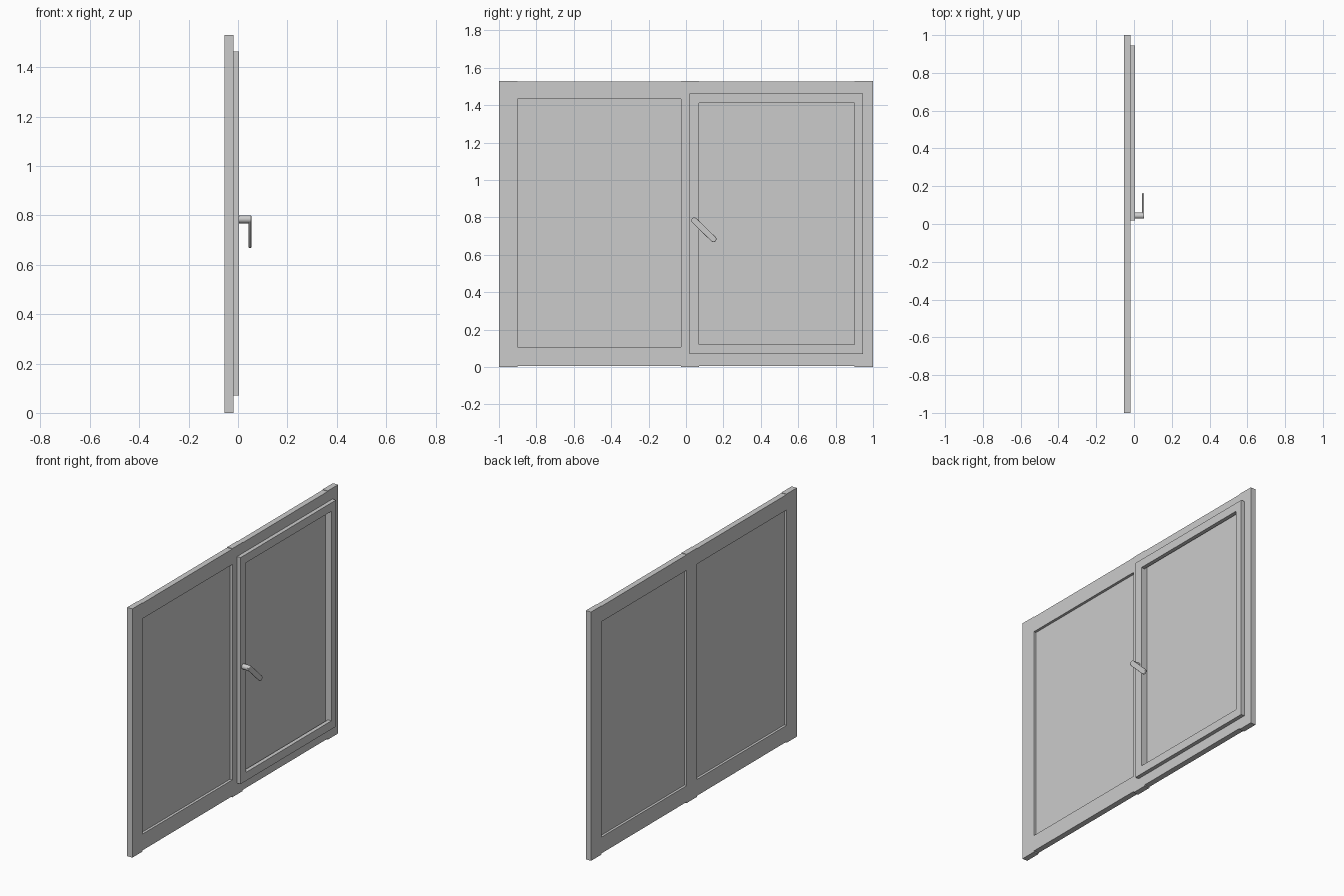
import bpy, bmesh, math
from mathutils import Vector

if "Cube" in bpy.data.objects:
    bpy.data.objects.remove(bpy.data.objects["Cube"])


def box(name, x, y, z):
    """Box from (min, max) ranges."""
    bm = bmesh.new()
    bmesh.ops.create_cube(bm, size=1)
    for v in bm.verts:
        v.co = Vector([r[0] if c < 0 else r[1] for c, r in zip(v.co, (x, y, z))])
    return finish(name, bm)


def finish(name, bm):
    bmesh.ops.recalc_face_normals(bm, faces=bm.faces)
    me = bpy.data.meshes.new(name)
    bm.to_mesh(me)
    bm.free()
    ob = bpy.data.objects.new(name, me)
    bpy.context.collection.objects.link(ob)
    return ob


def prism(name, outline, x0, x1):
    """Extrude a (y, z) outline along x."""
    bm = bmesh.new()
    f = bm.faces.new([bm.verts.new((x0, y, z)) for y, z in outline])
    r = bmesh.ops.extrude_face_region(bm, geom=[f])
    for v in r["geom"]:
        if isinstance(v, bmesh.types.BMVert):
            v.co.x = x1
    return finish(name, bm)


def ring(name, x, outer, inner):
    """Mitred rectangular frame; outer and inner are (y0, y1, z0, z1)."""
    bm = bmesh.new()
    loops = [[bm.verts.new((px, y, z)) for y, z in
              ((r[0], r[2]), (r[1], r[2]), (r[1], r[3]), (r[0], r[3]))]
             for px, r in ((x[0], outer), (x[1], outer), (x[1], inner), (x[0], inner))]
    for a, b in zip(loops, loops[1:] + loops[:1]):
        for i in range(4):
            j = (i + 1) % 4
            bm.faces.new((a[i], a[j], b[j], b[i]))
    return finish(name, bm)


def smooth(ob):
    bpy.ops.object.select_all(action='DESELECT')
    ob.select_set(True)
    bpy.context.view_layer.objects.active = ob
    bpy.ops.object.shade_smooth_by_angle(angle=math.radians(40))


DEPTH = (-0.054, -0.019)
PANE = (-0.039, -0.035)

# Fixed frame: full-height posts, slightly inset rails, and glass
for name, y in (("left_post", (-1, -0.9)), ("middle_post", (-0.028, 0.07)),
                ("right_post", (0.9, 1))):
    box(name, DEPTH, y, (0, 1.53))
for side, y in (("left", (-0.9, -0.028)), ("right", (0.07, 0.9))):
    box(side + "_bottom_rail", DEPTH, y, (0.007, 0.107))
    box(side + "_top_rail", DEPTH, y, (1.432, 1.527))
    box(side + "_glass", PANE, y, (0.107, 1.432))

# Opening sash on the room side
ring("sash", (-0.019, 0.005), (0.018, 0.945, 0.07, 1.463), (0.07, 0.9, 0.122, 1.411))

# Handle: round stem and slanted lever with rounded ends
R, P, Q = 0.016, Vector((0.044, 0.784)), Vector((0.147, 0.684))
stem = prism("handle_stem", [(P.x + R * math.cos(a), P.y + R * math.sin(a))
                             for a in (math.tau * i / 24 for i in range(24))], 0.005, 0.046)
smooth(stem)
d = Q - P
slant = math.atan2(d.y, d.x)
outline = []
for centre, start in ((Q, slant - math.pi / 2), (P, slant + math.pi / 2)):
    for i in range(13):
        a = start + math.pi * i / 12
        outline.append((centre.x + R * math.cos(a), centre.y + R * math.sin(a)))
lever = prism("handle_lever", outline, 0.043, 0.054)
bev = lever.modifiers.new("rounded_edges", 'BEVEL')
bev.width = 0.004
bev.segments = 3
bev.limit_method = 'ANGLE'
bev.angle_limit = math.radians(40)
smooth(lever)
